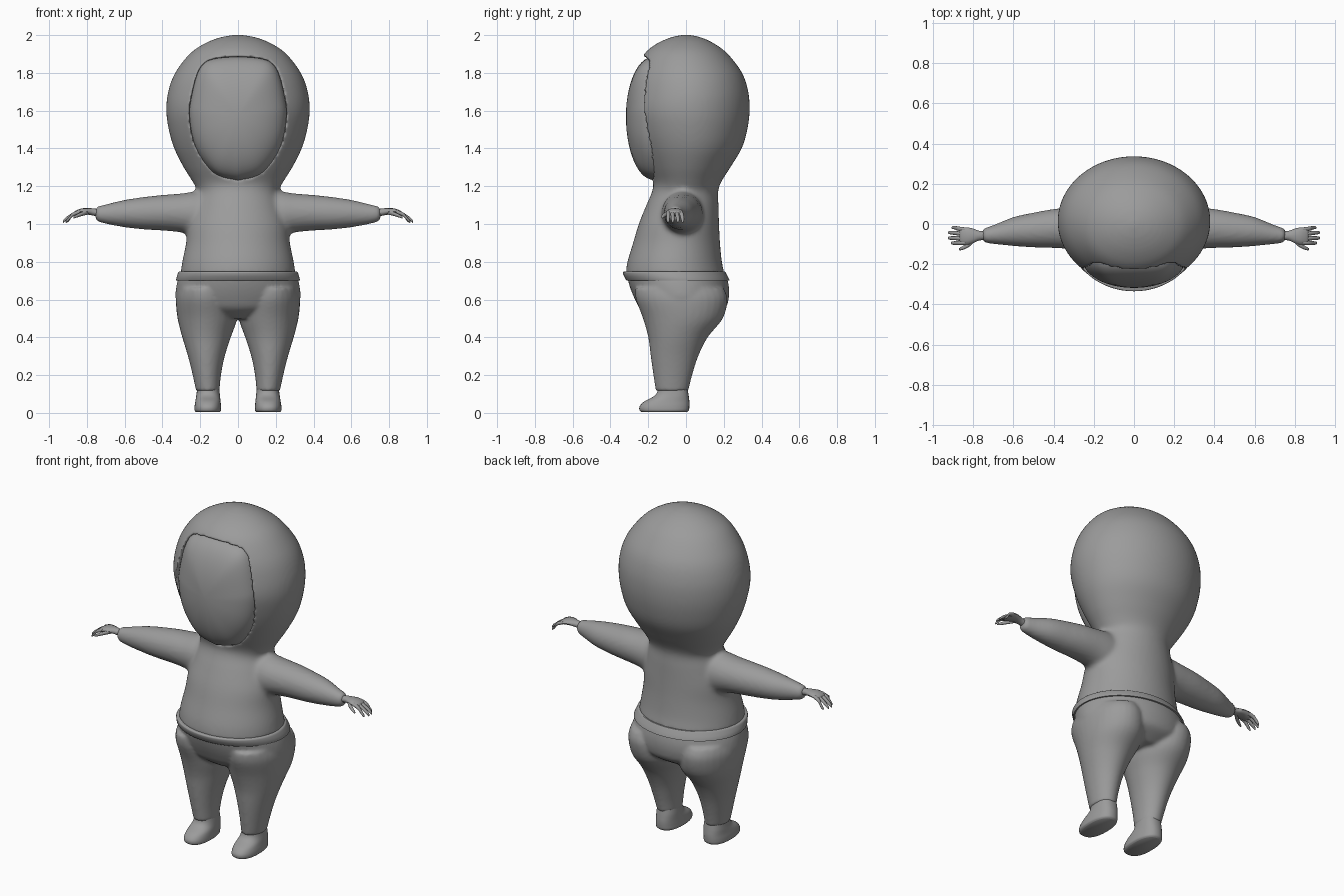
import bpy, bmesh, math
from mathutils import Vector

if "Cube" in bpy.data.objects:
    bpy.data.objects.remove(bpy.data.objects["Cube"])

grey = bpy.data.materials.new("plain grey")
grey.diffuse_color = (0.33, 0.33, 0.33, 1)
grey.use_nodes = True
grey.node_tree.nodes["Principled BSDF"].inputs["Base Color"].default_value = grey.diffuse_color


def spline(rows, sub):
    """Smoothly interpolate rows of numbers."""
    out = []
    for i in range(len(rows) - 1):
        a, b = rows[max(i - 1, 0)], rows[i]
        c, d = rows[i + 1], rows[min(i + 2, len(rows) - 1)]
        for k in range(sub):
            t = k / sub
            out.append([0.5 * (2 * q + (r - p) * t + (2 * p - 5 * q + 4 * r - s) * t * t
                               + (3 * q - p - 3 * r + s) * t ** 3)
                        for p, q, r, s in zip(a, b, c, d)])
    return out + [list(rows[-1])]


def skin(bm, loops):
    """Bridge point loops and cap both ends."""
    rings = [[bm.verts.new(p) for p in loop] for loop in loops]
    n = len(rings[0])
    for a, b in zip(rings, rings[1:]):
        for i in range(n):
            bm.faces.new((a[i], a[(i + 1) % n], b[(i + 1) % n], b[i]))
    bm.faces.new(rings[0])
    bm.faces.new(rings[-1])


def loft(bm, rows, axis="z", side=1, n=32, sub=5, power=1.0):
    """Rows: position on axis, then low/high limits of the two cross directions."""
    loops = []
    for p, a0, a1, b0, b1 in spline(rows, sub):
        loop = []
        for i in range(n):
            t = 2 * math.pi * i / n
            c, s = math.cos(t), math.sin(t)
            c, s = math.copysign(abs(c) ** power, c), math.copysign(abs(s) ** power, s)
            a = (a0 + a1) / 2 + (a1 - a0) / 2 * c
            b = (b0 + b1) / 2 + (b1 - b0) / 2 * s
            loop.append((side * a, b, p) if axis == "z" else (side * p, a, b))
        loops.append(loop)
    skin(bm, loops)


def finish(name, bm):
    bmesh.ops.recalc_face_normals(bm, faces=bm.faces)
    me = bpy.data.meshes.new(name)
    bm.to_mesh(me)
    bm.free()
    me.materials.append(grey)
    ob = bpy.data.objects.new(name, me)
    bpy.context.collection.objects.link(ob)
    bpy.ops.object.select_all(action="DESELECT")
    ob.select_set(True)
    bpy.context.view_layer.objects.active = ob
    bpy.ops.object.shade_smooth_by_angle(angle=math.radians(50))
    return ob


def fuse(ob, voxel, rounds):
    """Melt overlapping pieces into one soft skin."""
    m = ob.modifiers.new("fuse", "REMESH")
    m.mode, m.voxel_size, m.use_smooth_shade = "VOXEL", voxel, True
    m = ob.modifiers.new("soften", "SMOOTH")
    m.factor, m.iterations = 0.5, rounds


# Face opening outline (x, z), mirrored
half = spline([(0, 1.885), (.11, 1.877), (.18, 1.85), (.22, 1.78), (.25, 1.65), (.256, 1.57),
               (.237, 1.45), (.19, 1.35), (.11, 1.265), (0, 1.235)], 4)
outline = half + [(-x, z) for x, z in half[-2:0:-1]]
MID = 1.57


def outline_loop(scale, y):
    return [(x * scale, y, MID + (z - MID) * scale) for x, z in outline]


# Face opening cutter
bm = bmesh.new()
skin(bm, [outline_loop(1, -.6), outline_loop(1, -.12)])
cutter = finish("face_opening_cutter", bm)
cutter.hide_render = True

# Face dome
bm = bmesh.new()
loops = [outline_loop(1.03, -.10), outline_loop(1.02, -.165)]
for i in range(1, 15):
    a = math.pi / 2 * i / 14.2
    loops.append(outline_loop(math.cos(a), -.175 - .143 * math.sin(a)))
skin(bm, loops)
finish("face", bm)

# Hooded jacket: hood and body in one profile, plus sleeves
bm = bmesh.new()
body = [(.73, .305, -.32, .205), (.80, .295, -.31, .19), (.90, .275, -.28, .18),
        (1.0, .265, -.25, .175), (1.1, .235, -.21, .172), (1.17, .215, -.18, .17),
        (1.22, .238, -.175, .185), (1.3, .288, -.21, .235), (1.4, .338, -.255, .295),
        (1.5, .367, -.29, .325), (1.6, .38, -.31, .337), (1.7, .37, -.30, .33),
        (1.8, .333, -.275, .297), (1.9, .257, -.222, .222), (1.955, .178, -.155, .15),
        (1.988, .095, -.08, .08), (2.002, .015, -.015, .015)]
loft(bm, [(z, -r, r, f, b) for z, r, f, b in body], n=64)
sleeve = [(.10, -.12, .09, .93, 1.17), (.22, -.13, .09, .935, 1.172), (.30, -.125, .085, .955, 1.162),
          (.40, -.12, .075, .965, 1.154), (.5, -.117, .057, .971, 1.143),
          (.6, -.11, .035, .982, 1.128), (.7, -.1, -.005, 1.0, 1.105), (.755, -.093, -.022, 1.015, 1.092)]
for s in (-1, 1):
    loft(bm, sleeve, "x", s)
jacket = finish("hooded_jacket", bm)
fuse(jacket, .012, 5)
cut = jacket.modifiers.new("face opening", "BOOLEAN")
cut.operation, cut.object, cut.solver = "DIFFERENCE", cutter, "EXACT"
fuse(jacket, .010, 3)

# Waistband
bm = bmesh.new()
loft(bm, [(.70, -.325, .325, -.312, .23), (.705, -.328, .328, -.318, .23),
          (.74, -.318, .318, -.335, .212), (.748, -.312, .312, -.33, .207)], n=64, sub=2)
finish("waistband", bm)

# Trousers: pelvis and two tapering legs
bm = bmesh.new()
loft(bm, [(.72, -.315, .315, -.312, .217), (.66, -.328, .328, -.295, .228),
          (.6, -.328, .328, -.27, .225), (.55, -.29, .29, -.24, .205),
          (.50, -.17, .17, -.17, .13)], n=64)
leg = [(.66, .03, .315, -.27, .2), (.6, .01, .329, -.265, .22), (.5, .005, .32, -.228, .195),
       (.4, .038, .295, -.2, .115), (.3, .07, .265, -.187, .065), (.2, .09, .24, -.173, .033),
       (.115, .098, .222, -.16, .012)]
for s in (-1, 1):
    loft(bm, leg, side=s)
fuse(finish("trousers", bm), .010, 6)

# Feet
foot = [(.004, .098, .222, -.235, .005), (.014, .09, .23, -.246, .015), (.035, .09, .23, -.245, .018),
        (.06, .092, .226, -.222, .018), (.085, .095, .222, -.175, .015),
        (.105, .097, .219, -.155, .012), (.13, .1, .216, -.148, .008)]
# Hands: palm, four fingers and thumb (x, y, z, half width, half height)
palm = [(.735, -.058, 1.058, .022, .020), (.77, -.058, 1.064, .024, .019), (.80, -.059, 1.067, .036, .017),
        (.83, -.06, 1.066, .043, .016), (.86, -.06, 1.058, .042, .013), (.868, -.06, 1.054, .036, .008)]
digits = []
for y0, y1, tip in ((-.028, -.018, .908), (-.05, -.043, .926), (-.072, -.07, .927), (-.093, -.095, .912)):
    digits.append([(.84, y0, 1.064, .011, .011), (.875, (y0 + y1) / 2, 1.05, .0105, .0105),
                   (tip - .015, y1, 1.026, .009, .009), (tip - .003, y1, 1.014, .006, .007),
                   (tip, y1, 1.01, .002, .003)])
digits.append([(.79, -.07, 1.062, .014, .012), (.82, -.1, 1.055, .013, .011),
               (.85, -.118, 1.044, .01, .009), (.868, -.125, 1.036, .006, .006),
               (.872, -.126, 1.034, .002, .002)])
for s, side in ((-1, "right"), (1, "left")):
    bm = bmesh.new()
    loft(bm, foot, side=s, power=.85)
    finish(side + "_foot", bm)
    bm = bmesh.new()
    for part in [palm] + digits:
        loft(bm, [(x, y - a, y + a, z - b, z + b) for x, y, z, a, b in part], "x", s, n=12, sub=3)
    finish(side + "_hand", bm)
